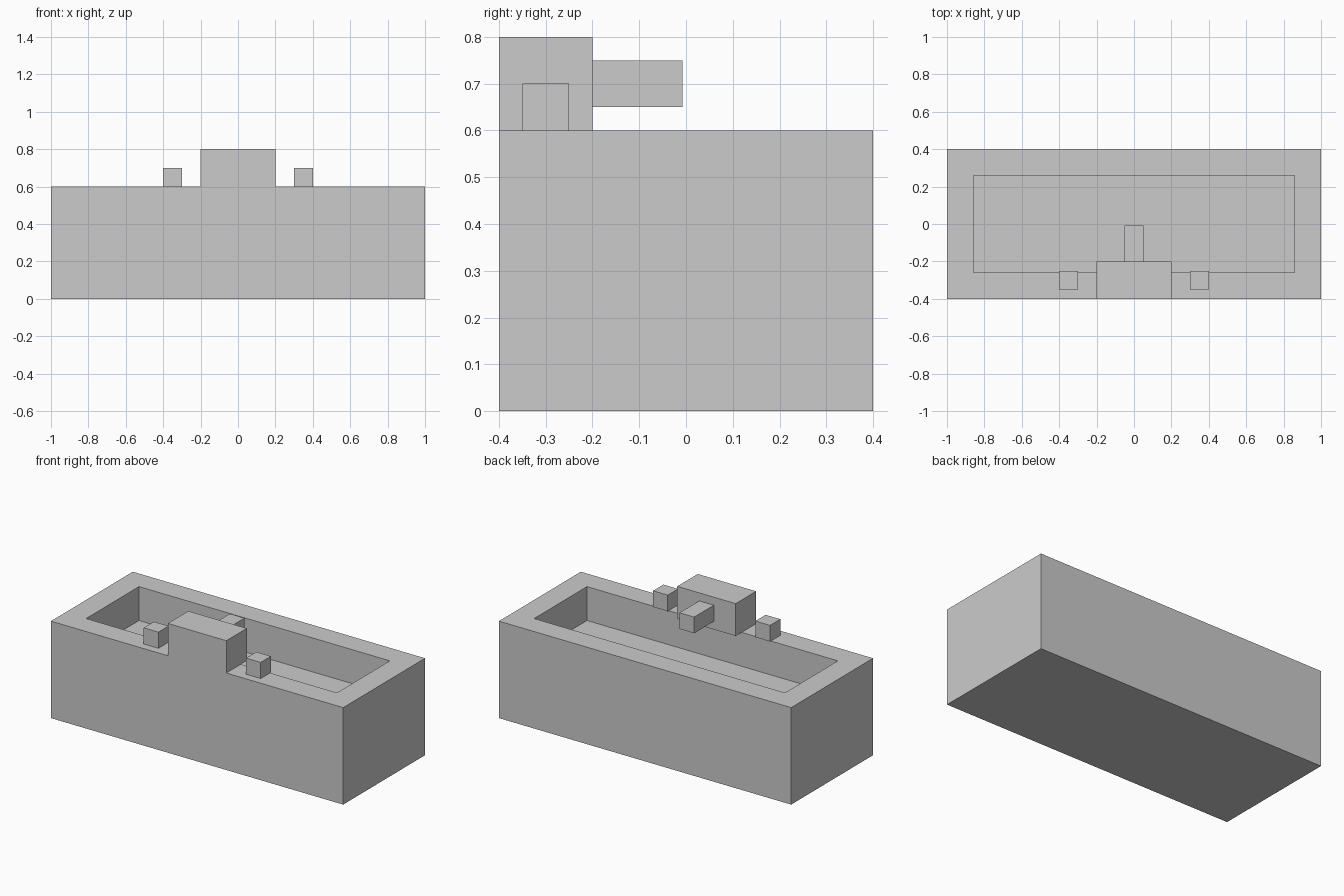
import bpy
import bmesh

cube = bpy.data.objects.get("Cube")
if cube:
    bpy.data.objects.remove(cube, do_unlink=True)

# Single plain grey
grey = bpy.data.materials.new("plain_grey")
grey.use_nodes = True
colour = (0.6, 0.6, 0.6, 1)
grey.diffuse_color = colour
grey.node_tree.nodes["Principled BSDF"].inputs["Base Color"].default_value = colour


def box(name, low, high):
    """Box between two opposite corners."""
    bm = bmesh.new()
    bmesh.ops.create_cube(bm, size=1)
    for v in bm.verts:
        v.co = [h if c > 0 else l for c, l, h in zip(v.co, low, high)]
    mesh = bpy.data.meshes.new(name)
    bm.to_mesh(mesh)
    bm.free()
    mesh.materials.append(grey)
    obj = bpy.data.objects.new(name, mesh)
    bpy.context.collection.objects.link(obj)
    return obj


# Basin: solid block with a rectangular recess sunk into the top
basin = box("basin", (-1, -0.4, 0), (1, 0.4, 0.6))
bm = bmesh.new()
bm.from_mesh(basin.data)
bm.faces.ensure_lookup_table()
top = max(bm.faces, key=lambda f: f.calc_center_median().z)
bmesh.ops.inset_individual(bm, faces=[top], thickness=0.2)
floor = bmesh.ops.extrude_discrete_faces(bm, faces=[top])["faces"][0]
bmesh.ops.translate(bm, verts=floor.verts, vec=(0, 0, -0.21))
bm.to_mesh(basin.data)
bm.free()

# Tap body, spout and the two handles
box("tap_body", (-0.2, -0.4, 0.6), (0.2, -0.2, 0.8))
box("spout", (-0.05, -0.2, 0.65), (0.05, -0.008, 0.75))
for side, x in (("left", 0.35), ("right", -0.35)):
    box(side + "_handle", (x - 0.05, -0.35, 0.6), (x + 0.05, -0.25, 0.7))
